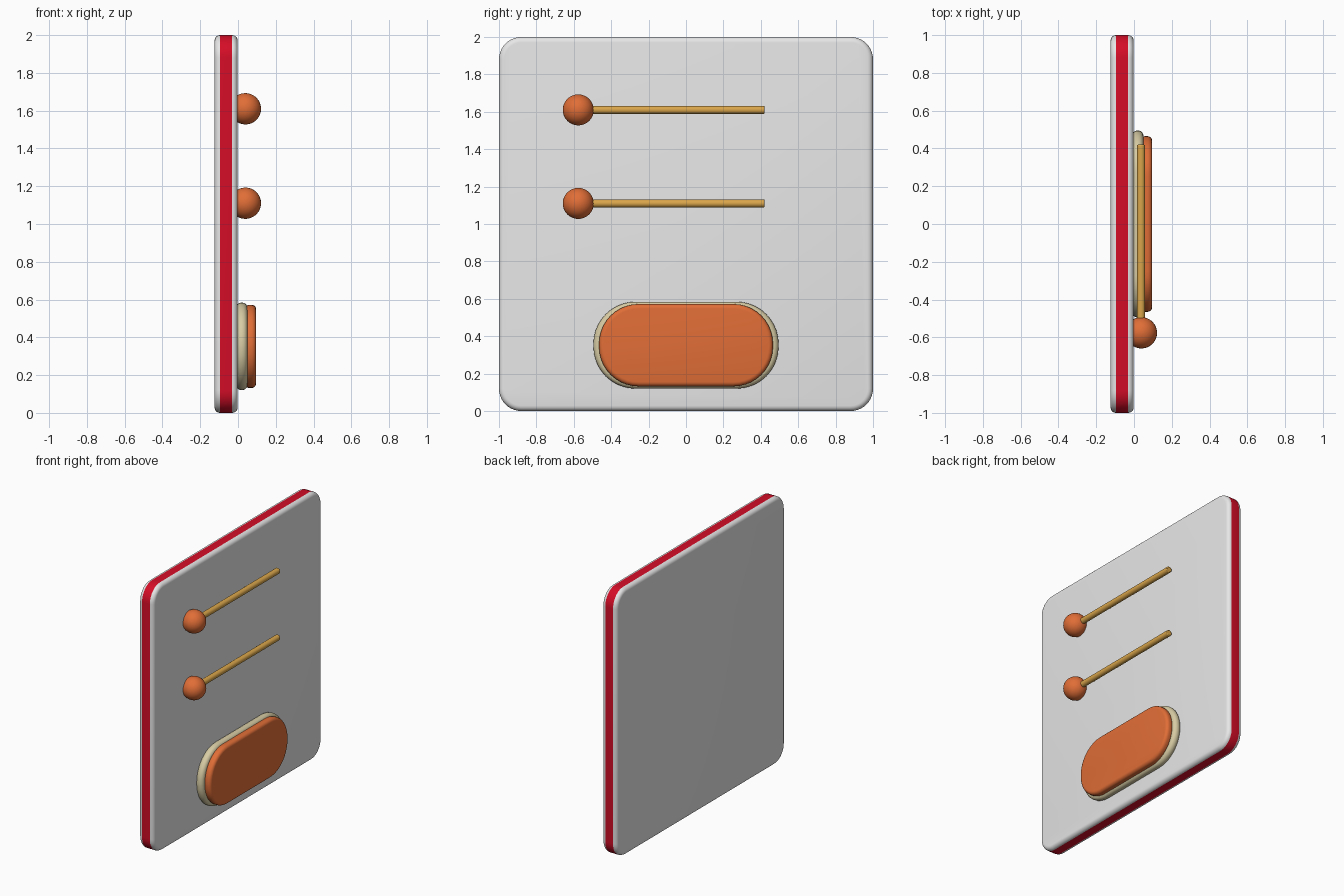
import bpy, bmesh, math

if "Cube" in bpy.data.objects:
    bpy.data.objects.remove(bpy.data.objects["Cube"])


def mat(name, r, g, b):
    m = bpy.data.materials.new(name)
    m.diffuse_color = (r, g, b, 1)
    m.use_nodes = True
    m.node_tree.nodes["Principled BSDF"].inputs["Base Color"].default_value = m.diffuse_color
    return m


WHITE = mat("white", 0.8, 0.8, 0.8)
RED = mat("red", 0.66, 0.004, 0.02)
ORANGE = mat("orange", 0.75, 0.155, 0.038)
CREAM = mat("cream", 0.68, 0.6, 0.37)
WOOD = mat("wood", 0.7, 0.38, 0.07)


def finish(obj, angle=40):
    bpy.ops.object.select_all(action='DESELECT')
    obj.select_set(True)
    bpy.context.view_layer.objects.active = obj
    bpy.ops.object.shade_smooth_by_angle(angle=math.radians(angle))


def loop_points(hw, hh, r, n=10):
    """Rounded rectangle in the y-z plane, counter-clockwise."""
    pts = []
    for q, (sy, sz) in enumerate([(1, 1), (-1, 1), (-1, -1), (1, -1)]):
        for i in range(n + 1):
            a = math.pi / 2 * (q + i / n)
            pts.append((sy * (hw - r) + r * math.cos(a),
                        sz * (hh - r) + r * math.sin(a)))
    return pts


def slab(name, x0, x1, cz, hw, hh, r, bev, mats, steps=5):
    """Plate across x with rounded corners and rounded rims."""
    arc = [math.pi / 2 * i / steps for i in range(steps + 1)]
    prof = [(x0 + bev * (1 - math.sin(a)), bev * (1 - math.cos(a))) for a in reversed(arc)]
    prof += [(x1 - bev * (1 - math.sin(a)), bev * (1 - math.cos(a))) for a in arc]
    bm = bmesh.new()
    rings = [[bm.verts.new((x, y, z + cz)) for y, z in loop_points(hw - d, hh - d, r - d)]
             for x, d in prof]
    n = len(rings[0])
    for k, (a, b) in enumerate(zip(rings, rings[1:])):
        for i in range(n):
            j = (i + 1) % n
            f = bm.faces.new((a[i], a[j], b[j], b[i]))
            # straight middle band takes the last material
            f.material_index = len(mats) - 1 if k == steps else 0
    bm.faces.new(rings[0])
    bm.faces.new(rings[-1])
    bmesh.ops.recalc_face_normals(bm, faces=bm.faces[:])
    me = bpy.data.meshes.new(name)
    bm.to_mesh(me)
    bm.free()
    for m in mats:
        me.materials.append(m)
    ob = bpy.data.objects.new(name, me)
    bpy.context.collection.objects.link(ob)
    finish(ob)


# Upright board with red edge band
slab("board", -0.124, -0.002, 1.0, 1.0, 1.0, 0.12, 0.029, [WHITE, RED])

# Pad: cream base and orange front
slab("pad_base", -0.01, 0.05, 0.352, 0.495, 0.232, 0.225, 0.028, [CREAM])
slab("pad_front", 0.035, 0.096, 0.352, 0.465, 0.22, 0.212, 0.024, [ORANGE])

# Two sticks with ball ends
for i, z in enumerate((1.61, 1.11)):
    bpy.ops.mesh.primitive_cylinder_add(vertices=24, radius=0.022, depth=0.97,
                                        location=(0.037, -0.065, z),
                                        rotation=(math.pi / 2, 0, 0))
    stick = bpy.context.object
    stick.name = f"stick_{i + 1}"
    stick.data.materials.append(WOOD)
    bev = stick.modifiers.new("rim", 'BEVEL')
    bev.width, bev.segments = 0.006, 2
    bev.limit_method = 'ANGLE'
    bev.angle_limit = math.radians(60)
    finish(stick)
    bpy.ops.mesh.primitive_uv_sphere_add(segments=32, ring_count=16, radius=0.083,
                                         location=(0.039, -0.576, z))
    ball = bpy.context.object
    ball.name = f"ball_{i + 1}"
    ball.data.materials.append(ORANGE)
    finish(ball)
